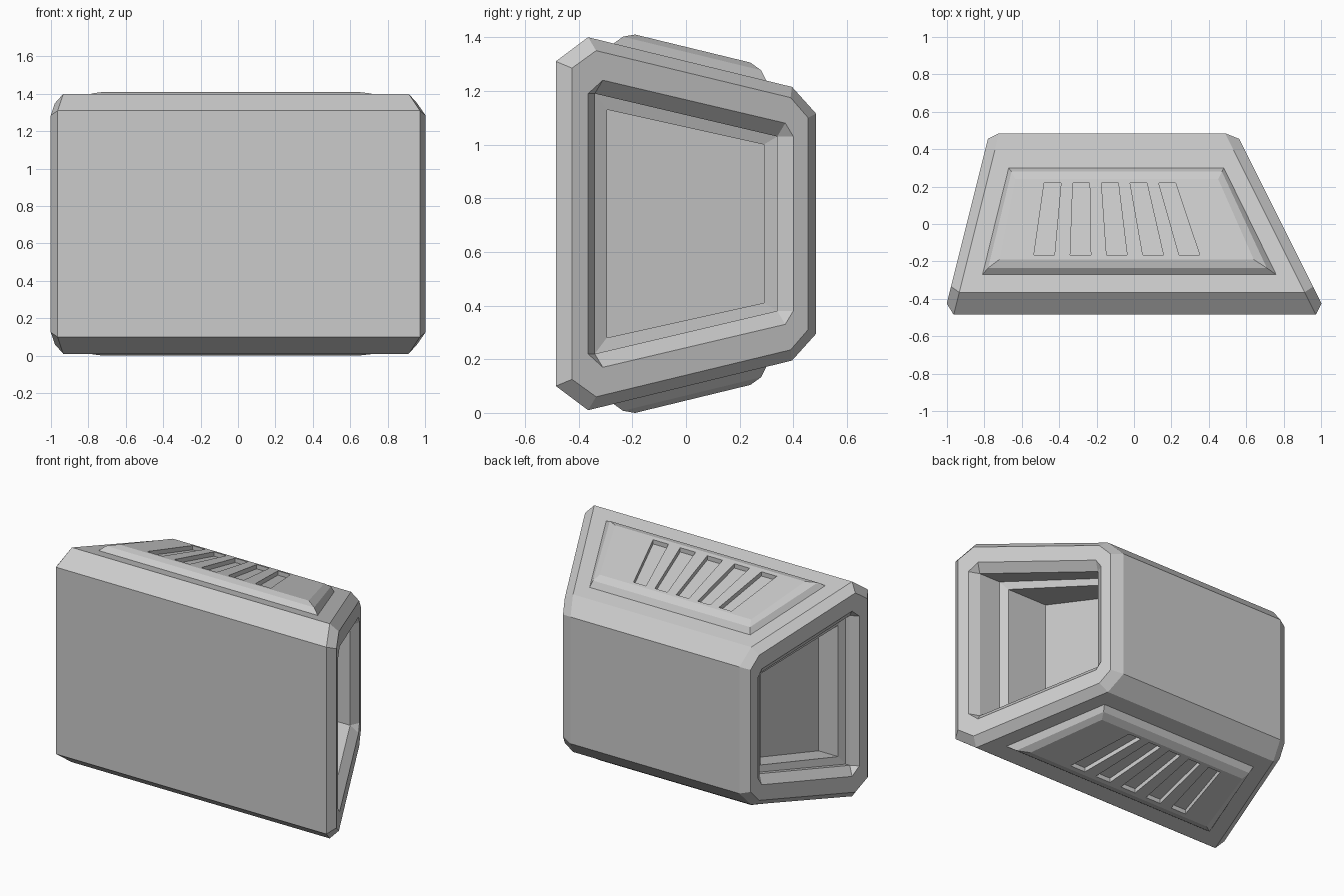
import bpy, bmesh

cube = bpy.data.objects.get("Cube")
if cube:
    bpy.data.objects.remove(cube, do_unlink=True)

MID_Z = 0.705  # the shell is mirrored above and below this height

grey = bpy.data.materials.new("plain grey")
grey.use_nodes = True
grey.diffuse_color = (0.6, 0.6, 0.6, 1)
grey.node_tree.nodes["Principled BSDF"].inputs["Base Color"].default_value = (0.6, 0.6, 0.6, 1)


def loft(name, rings):
    """Skin a list of closed rings and cap both ends."""
    bm = bmesh.new()
    rows = [[bm.verts.new(p) for p in ring] for ring in rings]
    n = len(rows[0])
    for a, b in zip(rows, rows[1:]):
        for i in range(n):
            j = (i + 1) % n
            bm.faces.new((a[i], a[j], b[j], b[i]))
    bm.faces.new(rows[0])
    bm.faces.new(rows[-1])
    bmesh.ops.remove_doubles(bm, verts=bm.verts, dist=1e-4)
    bmesh.ops.recalc_face_normals(bm, faces=bm.faces)
    mesh = bpy.data.meshes.new(name)
    bm.to_mesh(mesh)
    bm.free()
    mesh.materials.append(grey)
    obj = bpy.data.objects.new(name, mesh)
    bpy.context.collection.objects.link(obj)
    return obj


# Outlines seen from the side, upper half only, as (y, z)
OUTER = [(-.485, 1.31), (-.365, 1.40), (.395, 1.215), (.485, 1.115)]
FRAME = [(-.425, 1.285), (-.335, 1.35), (.39, 1.175), (.455, 1.10)]
OPENING = [(-.365, 1.19), (-.31, 1.24), (.37, 1.08), (.40, 1.03)]
STEP = [(-.34, 1.19)] * 2 + [(.34, 1.03)] * 2
PANEL = [(-.295, 1.13)] * 2 + [(.29, 1.0)] * 2


def side_ring(outline, x0, slope):
    """Outline mirrored in height, laid on the slanted plane x = x0 + slope * y."""
    full = outline + [(y, 2 * MID_Z - z) for y, z in reversed(outline)]
    return [(x0 + slope * y, y, z) for y, z in full]


# Shell with a stepped recess in each side
body = loft("body_shell", [
    side_ring(PANEL, -.67, .25),
    side_ring(PANEL, -.81, .25),
    side_ring(STEP, -.82, .25),
    side_ring(STEP, -.85, .25),
    side_ring(OPENING, -.895, .25),
    side_ring(FRAME, -.895, .25),
    side_ring(OUTER, -.843, .25),
    side_ring(OUTER, .73, -.5),
    side_ring(FRAME, .79, -.5),
    side_ring(OPENING, .79, -.5),
    side_ring(STEP, .735, -.5),
    side_ring(STEP, .60, -.45),
    side_ring(PANEL, .59, -.45),
    side_ring(PANEL, .355, -.27),
])


def slope_ring(corners, height, side):
    """Plan outline lifted onto the sloping top (side 1) or underside (side -1)."""
    return [(x, y, MID_Z + side * (0.606 - .243 * y + height)) for x, y in corners]


# Plan outlines of the raised vent plate
BASE = [(-.81, -.27), (.76, -.27), (.48, .30), (-.67, .30)]
SHOULDER = [(-.78, -.235), (.71, -.235), (.47, .28), (-.655, .28)]
CROWN = [(-.72, -.19), (.64, -.19), (.45, .24), (-.635, .24)]

for label, side in (("top", 1), ("bottom", -1)):
    plate = loft(label + "_vent_plate", [
        slope_ring(BASE, -.03, side),
        slope_ring(BASE, 0, side),
        slope_ring(SHOULDER, .034, side),
        slope_ring(CROWN, .053, side),
    ])
    # Five slots fanning out toward the front
    for i in range(5):
        front, back = -.48 + .194 * i, -.435 + .153 * i
        slot = [(front - .055, -.165), (front + .055, -.165),
                (back + .045, .22), (back - .045, .22)]
        cutter = loft("slot_cutter", [slope_ring(slot, .025, side),
                                      slope_ring(slot, .1, side)])
        cutter.hide_render = True
        cut = plate.modifiers.new("slot", 'BOOLEAN')
        cut.operation = 'DIFFERENCE'
        cut.solver = 'EXACT'
        cut.object = cutter
        graph = bpy.context.evaluated_depsgraph_get()
        mesh = bpy.data.meshes.new_from_object(plate.evaluated_get(graph))
        plate.modifiers.clear()
        plate.data = mesh
        bpy.data.objects.remove(cutter, do_unlink=True)
